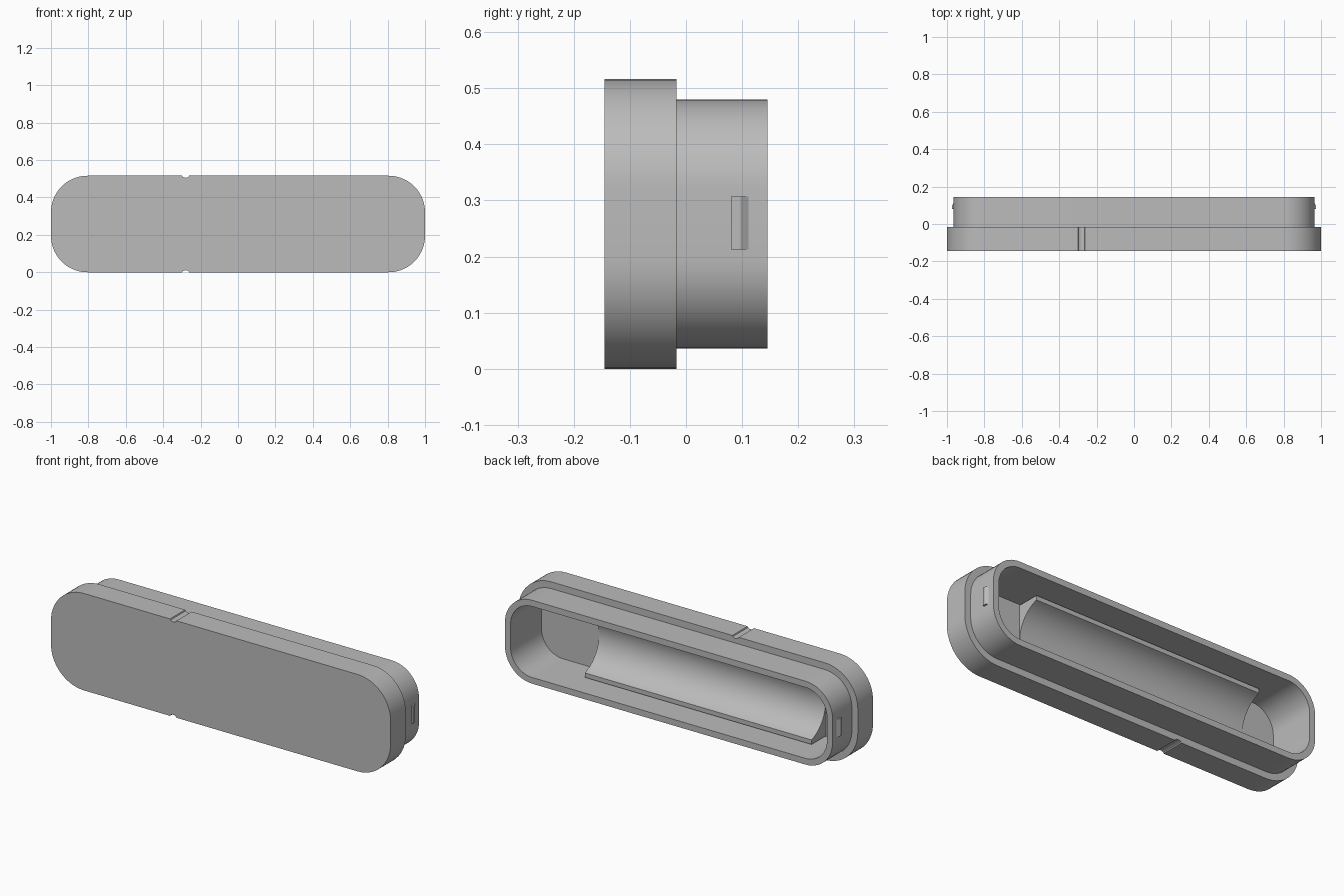
import bpy, bmesh, math
from mathutils import Vector

cube = bpy.data.objects.get("Cube")
if cube:
    bpy.data.objects.remove(cube, do_unlink=True)

MID_Z = 0.258

grey = bpy.data.materials.new("plain_grey")
grey.use_nodes = True
colour = (0.50, 0.50, 0.50, 1)
grey.diffuse_color = colour
grey.node_tree.nodes["Principled BSDF"].inputs["Base Color"].default_value = colour


def finish(name, bm, smooth=True):
    bmesh.ops.recalc_face_normals(bm, faces=bm.faces[:])
    mesh = bpy.data.meshes.new(name)
    bm.to_mesh(mesh)
    bm.free()
    mesh.materials.append(grey)
    obj = bpy.data.objects.new(name, mesh)
    bpy.context.collection.objects.link(obj)
    if smooth:
        bpy.ops.object.select_all(action="DESELECT")
        obj.select_set(True)
        bpy.context.view_layer.objects.active = obj
        bpy.ops.object.shade_smooth_by_angle(angle=math.radians(25))
    return obj


def outline(hx, hz, r, notch=0.0, steps=14):
    """Rounded rectangle with an optional groove in its top and bottom edges."""
    groove = [(-0.28 + 0.019 * math.cos(a), notch * math.sin(a))
              for a in [math.pi * i / 6 for i in range(7)]]
    pts = []
    for k, (sx, sz) in enumerate([(1, 1), (-1, 1), (-1, -1), (1, -1)]):
        for i in range(steps + 1):
            a = math.pi / 2 * (k + i / steps)
            pts.append((sx * (hx - r) + r * math.cos(a),
                        sz * (hz - r) + r * math.sin(a)))
        if k == 0:
            pts += [(x, hz - d) for x, d in groove]
        elif k == 2:
            pts += [(x, d - hz) for x, d in reversed(groove)]
    return pts


def loft(name, rings):
    """Skin a run of matching (y, outline) rings and cap both ends."""
    bm = bmesh.new()
    loops = [[bm.verts.new((x, y, MID_Z + z)) for x, z in pts] for y, pts in rings]
    for a, b in zip(loops, loops[1:]):
        for i in range(len(a)):
            j = (i + 1) % len(a)
            bm.faces.new((a[i], a[j], b[j], b[i]))
    bm.faces.new(loops[0])
    bm.faces.new(loops[-1])
    return finish(name, bm)


def prism(name, section, axis, smooth=True):
    """Extrude a closed 3D section along a vector."""
    bm = bmesh.new()
    face = bm.faces.new([bm.verts.new(p) for p in section])
    new = bmesh.ops.extrude_face_region(bm, geom=[face])["geom"]
    bmesh.ops.translate(bm, vec=Vector(axis),
                        verts=[v for v in new if isinstance(v, bmesh.types.BMVert)])
    return finish(name, bm, smooth)


# Hollow cap: wide front flange, narrower lip, open at the back
flange = outline(1.0, MID_Z, 0.195, notch=0.011)
lip = outline(0.965, 0.222, 0.16)
cavity = outline(0.932, 0.189, 0.128)
loft("cap_body", [(-0.145, flange), (-0.017, flange), (-0.017, lip),
                  (0.145, lip), (0.145, cavity), (-0.115, cavity)])

# Cradle inside: block with a round trough along x
half, outer, rim_y, depth = 0.16, 0.184, 0.007, 0.119
radius = (half ** 2 + depth ** 2) / (2 * depth)
centre_y = rim_y - depth + radius
sweep = math.asin(half / radius)
arc = [(centre_y - radius * math.cos(a), radius * math.sin(a))
       for a in [sweep * (i / 12 - 1) for i in range(25)]]
section = [(-0.12, -outer), (rim_y, -outer)] + arc + [(rim_y, outer), (-0.12, outer)]
prism("cradle", [(-0.744, y, MID_Z + z) for y, z in section], (1.335, 0, 0))

# Snap tabs on both ends of the lip
for side, label in ((1, "left"), (-1, "right")):
    wedge = [(0.08, 0.96), (0.08, 0.974), (0.097, 0.974), (0.111, 0.965), (0.111, 0.96)]
    prism(label + "_snap_tab", [(side * x, y, 0.213) for y, x in wedge],
          (0, 0, 0.094), smooth=False)
